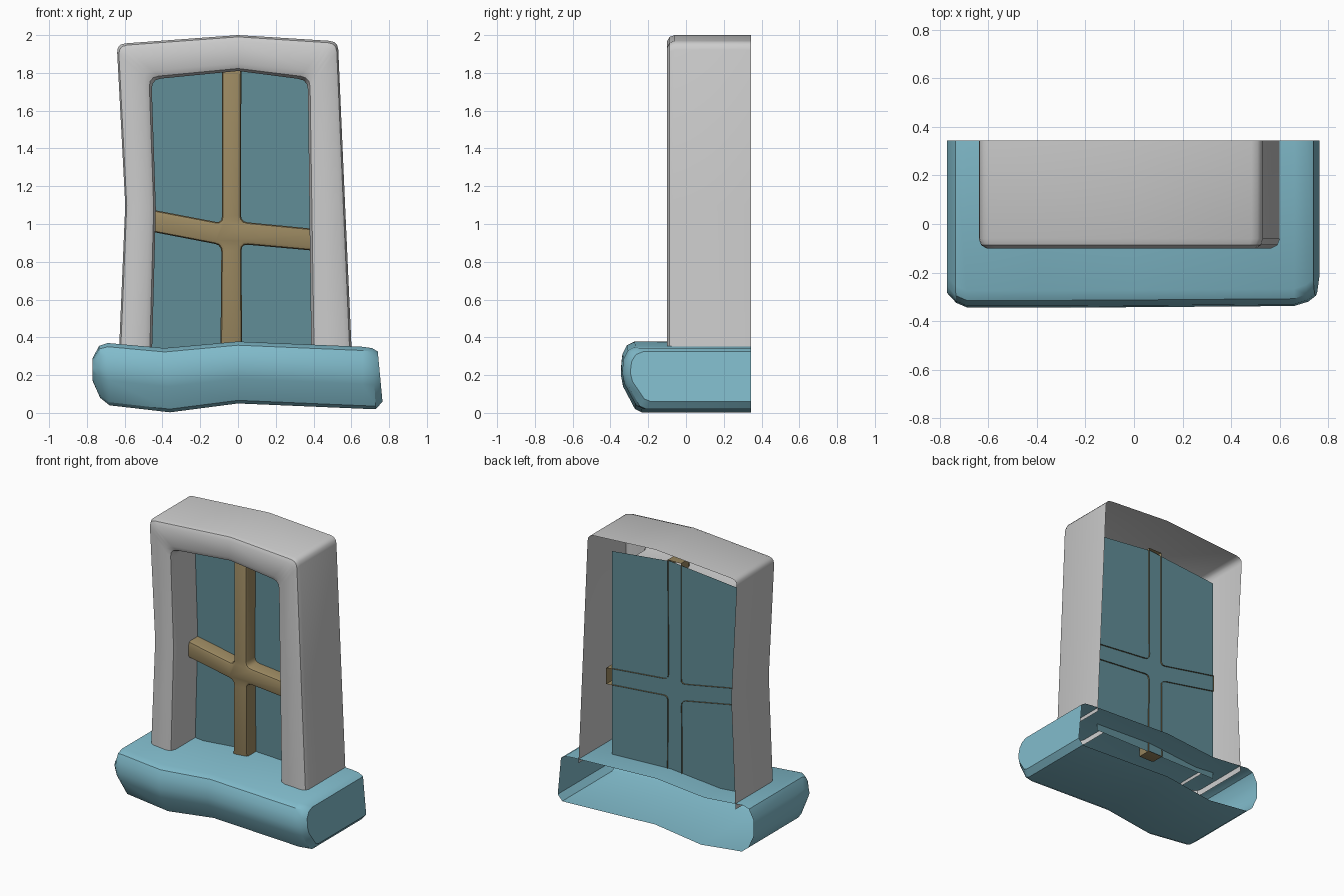
import bpy, bmesh
from mathutils import Vector

if "Cube" in bpy.data.objects:
    bpy.data.objects.remove(bpy.data.objects["Cube"])


def finish(name, bm, color=None, angle=0.6):
    bmesh.ops.recalc_face_normals(bm, faces=bm.faces[:])
    me = bpy.data.meshes.new(name)
    bm.to_mesh(me)
    bm.free()
    ob = bpy.data.objects.new(name, me)
    bpy.context.collection.objects.link(ob)
    if color:
        mat = bpy.data.materials.new(name + "_paint")
        mat.diffuse_color = (*color, 1)
        mat.use_nodes = True
        mat.node_tree.nodes["Principled BSDF"].inputs["Base Color"].default_value = mat.diffuse_color
        me.materials.append(mat)
    bpy.ops.object.select_all(action='DESELECT')
    ob.select_set(True)
    bpy.context.view_layer.objects.active = ob
    bpy.ops.object.shade_smooth_by_angle(angle=angle)
    return ob


def rounded(pts, corners, r, n=4):
    """Replace the listed corners of a 2D path with small arcs."""
    out = []
    for i, p in enumerate(pts):
        p = Vector(p)
        if i not in corners:
            out.append(p)
            continue
        a = p + (Vector(pts[i - 1]) - p).normalized() * r
        b = p + (Vector(pts[(i + 1) % len(pts)]) - p).normalized() * r
        for k in range(n):
            t = k / (n - 1)
            out.append(a * (1 - t) ** 2 + p * 2 * t * (1 - t) + b * t * t)
    return out


def loft(rows, close=False):
    bm = bmesh.new()
    vs = [[bm.verts.new(p) for p in row] for row in rows]
    for r0, r1 in zip(vs, vs[1:]):
        for i in range(len(r0) - 1):
            bm.faces.new((r0[i], r0[i + 1], r1[i + 1], r1[i]))
    if close:
        bm.faces.new(vs[0])
        bm.faces.new(vs[-1])
    return bm


# Stone surround: outer arch to inner arch, open at the back
outer = rounded([(-.63, .325), (-.597, 1.1), (-.642, 1.953), (0, 2.0),
                 (.529, 1.967), (.567, 1.1), (.602, .325)], (2, 4), .045)
inner = rounded([(-.455, .325), (-.435, 1.08), (-.458, 1.765), (0, 1.81),
                 (.37, 1.762), (.378, 1.08), (.388, .325)], (2, 4), .05)
section = [(0, .345), (0, -.06), (.05, -.087), (.17, -.1),
           (.78, -.1), (.93, -.085), (1, -.05), (1, .17)]
rows = []
for t, y in section:
    rows.append([(p.x, y, p.y) for p in (o.lerp(i, t) for o, i in zip(outer, inner))])
finish("window_surround", loft(rows))

# Sill: wavy block with worn edges, open at the back
# station: x at top, x at bottom, top z, bottom z, front y
stations = [(-.755, -.755, .29, .15, -.28), (-.77, -.77, .29, .17, -.285),
            (-.735, -.73, .355, .08, -.325), (-.69, -.68, .37, .04, -.345),
            (-.39, -.36, .343, .003, -.345), (0, 0, .378, .05, -.343),
            (.66, .66, .35, .022, -.338), (.71, .73, .343, .02, -.32),
            (.74, .765, .325, .06, -.295)]
rows = []
for xt, xb, top, bot, f in stations[1:]:
    h = top - bot
    prof = [(.345, top), (f + .07, top), (f + .03, top - .06 * h),
            (f + .007, top - .2 * h), (f, top - .42 * h), (f + .012, top - .6 * h),
            (f + .075, bot + .05 * h), (f + .11, bot), (.345, bot)]
    rows.append([(xb + (xt - xb) * (z - bot) / h, y, z) for y, z in prof])
finish("window_sill", loft(rows, True), (.22, .50, .60), 0.55)

# Glass: single pane tucked behind the surround
bm = bmesh.new()
bm.faces.new([bm.verts.new((x, .17, z)) for x, z in
              [(-.54, .31), (.46, .31), (.46, 1.80), (0, 1.85), (-.54, 1.80)]])
finish("glass_pane", bm, (.12, .27, .31))

# Glazing bars: one cross with filleted inner corners and a rounded front
cross = rounded([(-.093, .31), (.022, .31), (.018, .893), (.50, .85), (.50, .965),
                 (.015, 1.012), (.018, 1.86), (-.085, 1.86), (-.085, 1.005),
                 (-.54, 1.092), (-.54, .975), (-.088, .888)], (2, 5, 8, 11), .035)
bm = bmesh.new()
front = [bm.verts.new((p.x, .07, p.y)) for p in cross]
back = [bm.verts.new((p.x, .18, p.y)) for p in cross]
face = bm.faces.new(front)
for i in range(len(front)):
    j = (i + 1) % len(front)
    bm.faces.new((front[i], front[j], back[j], back[i]))
bmesh.ops.recalc_face_normals(bm, faces=bm.faces[:])
bmesh.ops.bevel(bm, geom=list(face.edges), offset=.02, segments=2,
                affect='EDGES', profile=.5)
finish("glazing_bars", bm, (.33, .25, .12))
